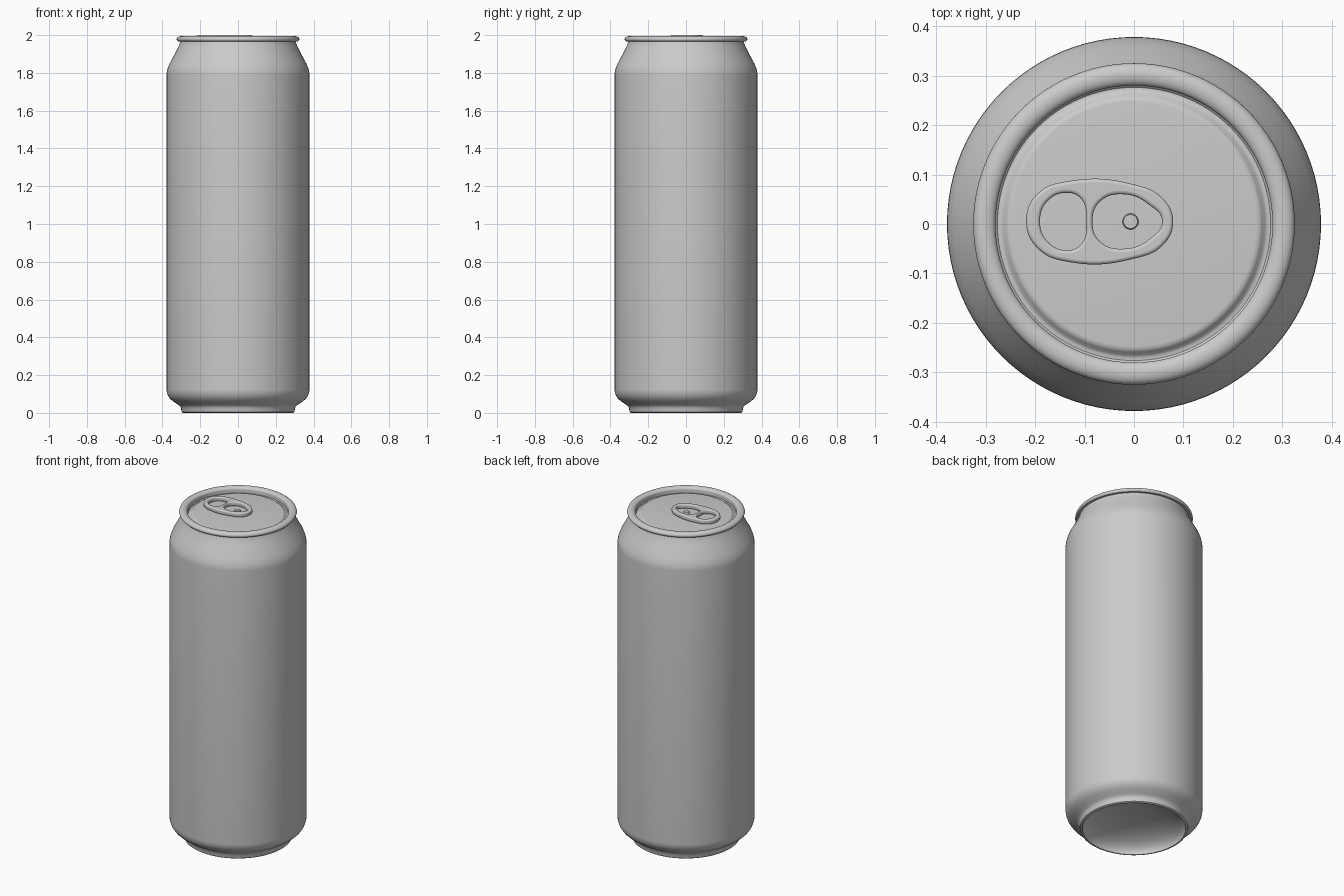
import bpy
import math

cube = bpy.data.objects.get("Cube")
if cube:
    bpy.data.objects.remove(cube, do_unlink=True)

SEGMENTS = 96
TAB_BEVEL = 0.007

metal = bpy.data.materials.new("plain aluminium")
metal.use_nodes = True
GREY = (0.6, 0.6, 0.6, 1)
metal.diffuse_color = GREY
metal.node_tree.nodes["Principled BSDF"].inputs["Base Color"].default_value = GREY


def add_object(name, mesh, angle):
    mesh.materials.clear()
    mesh.materials.append(metal)
    ob = bpy.data.objects.new(name, mesh)
    bpy.context.collection.objects.link(ob)
    bpy.ops.object.select_all(action="DESELECT")
    ob.select_set(True)
    bpy.context.view_layer.objects.active = ob
    bpy.ops.object.shade_smooth_by_angle(angle=math.radians(angle))
    return ob


def lathe(name, profile, angle=40):
    """Turn a (radius, height) profile about z; a zero radius becomes a pole."""
    verts, rings = [], []
    for r, z in profile:
        start = len(verts)
        count = 1 if r == 0 else SEGMENTS
        for i in range(count):
            a = 2 * math.pi * i / SEGMENTS
            verts.append((r * math.cos(a), r * math.sin(a), z))
        rings.append([start + i % count for i in range(SEGMENTS)])
    faces = []
    for low, high in zip(rings, rings[1:]):
        for i in range(SEGMENTS):
            j = (i + 1) % SEGMENTS
            quad = [low[i], low[j], high[j], high[i]]
            faces.append(list(dict.fromkeys(quad)))
    mesh = bpy.data.meshes.new(name)
    mesh.from_pydata(verts, [], faces)
    return add_object(name, mesh, angle)


def arc(cr, cz, rr, rz, start, end, steps):
    """Points on an elliptical arc in the profile plane, angles in degrees."""
    angles = [math.radians(start + (end - start) * i / steps) for i in range(steps + 1)]
    return [(cr + rr * math.cos(a), cz + rz * math.sin(a)) for a in angles]


# Concave dome under the can
dome = [(0, 0.1)] + arc(0, 0, 0.285, 0.1, 90, 0, 16)[1:]
lathe("base_dome", dome)

# Foot, straight wall, shoulder and neck
body = [(0.285, 0), (0.292, 0), (0.298, 0.004), (0.3, 0.012), (0.302, 0.027),
        (0.307, 0.036), (0.318, 0.044), (0.345, 0.062), (0.36, 0.075),
        (0.371, 0.092), (0.377, 0.11), (0.378, 0.125), (0.378, 1.79),
        (0.377, 1.805), (0.372, 1.825), (0.362, 1.85), (0.335, 1.9),
        (0.322, 1.925), (0.313, 1.945), (0.308, 1.957), (0.306, 1.967)]
lathe("can_body", body)

# Rolled rim, ending in the inner wall
rim = [(0.306, 1.967), (0.318, 1.967)]
rim += arc(0.313, 1.978, 0.012, 0.011, -60, 30, 5)
rim += arc(0.302, 1.98, 0.022, 0.0145, 20, 180, 12)
rim += [(0.28, 1.96)]
lathe("rim", rim, 50)

# Sunken lid with a groove around the raised panel
lid = [(0.28, 1.96), (0.276, 1.956), (0.27, 1.956), (0.265, 1.959),
       (0.259, 1.967), (0.254, 1.971), (0.247, 1.972), (0, 1.972)]
lathe("lid", lid)

# Rivet holding the tab
rivet = [(0.016, 1.97), (0.016, 1.98), (0.014, 1.983), (0, 1.983)]
lathe("rivet", rivet).location = (-0.007, 0.005, 0)

# Pull tab: rounded plate with a finger hole and a rivet hole
outline = [(-0.218, 0.006), (-0.194, 0.062), (-0.13, 0.087), (0, 0.08),
           (0.058, 0.052), (0.079, 0.005), (0.058, -0.043), (0, -0.07),
           (-0.13, -0.077), (-0.194, -0.05)]
finger_hole = [(-0.19, 0.006), (-0.175, 0.046), (-0.138, 0.063), (-0.106, 0.05),
               (-0.097, 0.006), (-0.106, -0.04), (-0.138, -0.053), (-0.175, -0.035)]
rivet_hole = [(-0.084, 0.006), (-0.068, 0.046), (-0.02, 0.06), (0.032, 0.038),
              (0.057, 0.006), (0.032, -0.03), (-0.02, -0.05), (-0.068, -0.036)]

curve = bpy.data.curves.new("tab_outline", "CURVE")
curve.dimensions = "2D"
curve.fill_mode = "BOTH"
curve.resolution_u = 8
curve.bevel_depth = TAB_BEVEL
curve.bevel_resolution = 3
curve.offset = -TAB_BEVEL
curve.extrude = 0.006
for loop in (outline, finger_hole, rivet_hole):
    spline = curve.splines.new("BEZIER")
    spline.bezier_points.add(len(loop) - 1)
    spline.use_cyclic_u = True
    for point, (x, y) in zip(spline.bezier_points, loop):
        point.co = (x, y, 0)
        point.handle_left_type = point.handle_right_type = "AUTO"

helper = bpy.data.objects.new("tab_outline", curve)
bpy.context.collection.objects.link(helper)
bpy.context.view_layer.update()
evaluated = helper.evaluated_get(bpy.context.evaluated_depsgraph_get())
tab_mesh = bpy.data.meshes.new_from_object(evaluated)
bpy.data.objects.remove(helper, do_unlink=True)
tab = add_object("pull_tab", tab_mesh, 40)
tab.location.z = 2 - TAB_BEVEL - curve.extrude
